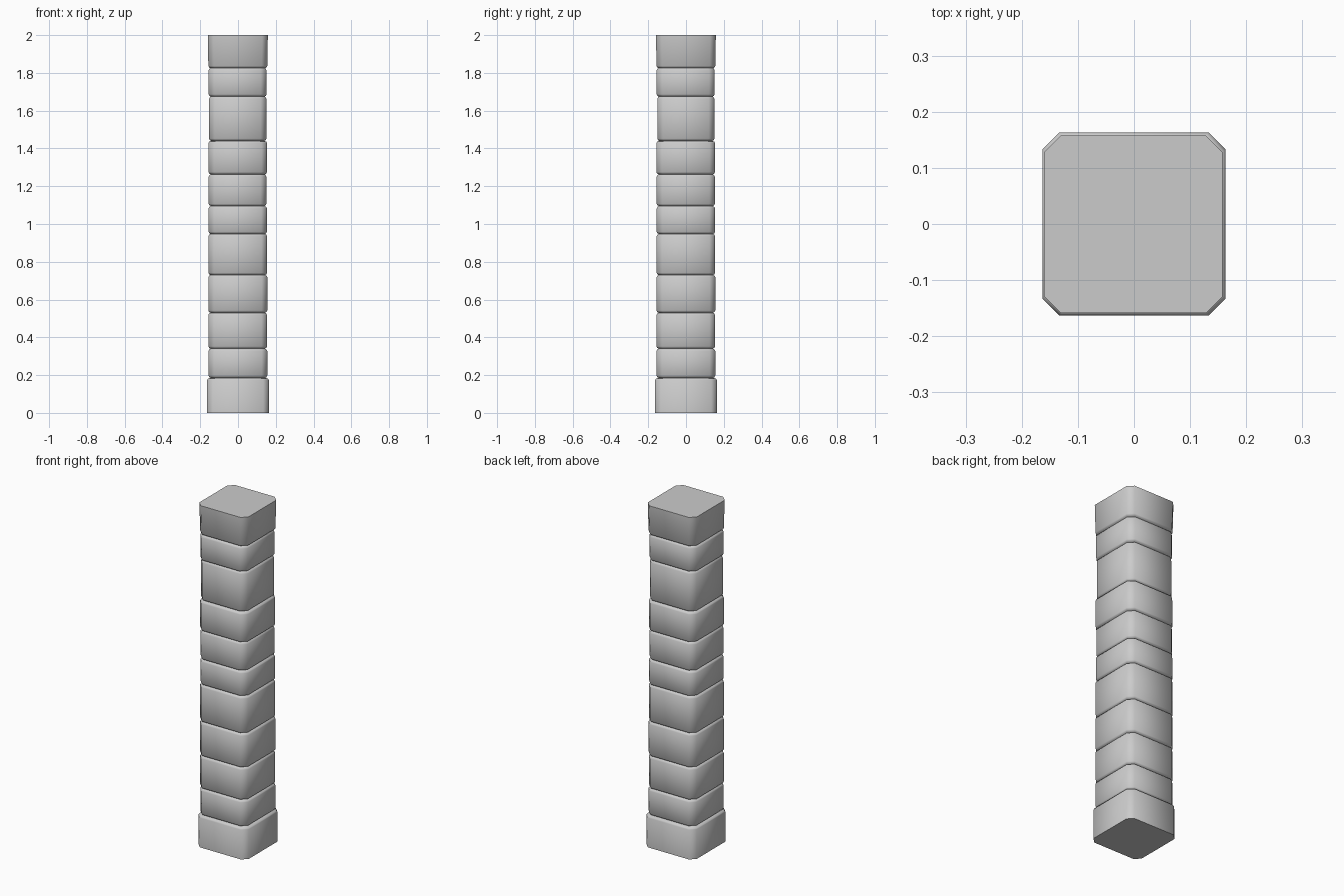
import bpy, bmesh, math

if "Cube" in bpy.data.objects:
    bpy.data.objects.remove(bpy.data.objects["Cube"])

# Stones from bottom to top: top z, x min, x max, y min, y max
STONES = [
    (0.185, -0.163, 0.163, -0.163, 0.163),
    (0.340, -0.156, 0.155, -0.156, 0.155),
    (0.530, -0.157, 0.154, -0.156, 0.154),
    (0.730, -0.157, 0.155, -0.156, 0.155),
    (0.947, -0.157, 0.154, -0.156, 0.154),
    (1.095, -0.156, 0.153, -0.155, 0.154),
    (1.263, -0.155, 0.150, -0.155, 0.153),
    (1.440, -0.156, 0.154, -0.157, 0.154),
    (1.675, -0.153, 0.150, -0.152, 0.150),
    (1.825, -0.156, 0.151, -0.156, 0.152),
    (2.000, -0.157, 0.155, -0.156, 0.155),
]
CORNER = 0.03    # chamfer of the vertical corners
BEVEL = 0.012    # rounding at the joints
bm = bmesh.new()


def ring(z, x0, x1, y0, y1, inset=0.0):
    x0, x1, y0, y1 = x0 + inset, x1 - inset, y0 + inset, y1 - inset
    c = CORNER
    pts = [(x0 + c, y0), (x1 - c, y0), (x1, y0 + c), (x1, y1 - c),
           (x1 - c, y1), (x0 + c, y1), (x0, y1 - c), (x0, y0 + c)]
    return [bm.verts.new((x, y, z)) for x, y in pts]


# One continuous shaft with a groove between neighbouring stones
rings = []
z0 = 0.0
for i, (z1, *box) in enumerate(STONES):
    if i == 0:
        rings.append(ring(z0, *box))
    else:
        rings.append(ring(z0, *box, inset=0.011))
        rings.append(ring(z0 + 0.004, *box, inset=0.004))
        rings.append(ring(z0 + BEVEL, *box))
    if i < len(STONES) - 1:
        rings.append(ring(z1 - BEVEL, *box))
        rings.append(ring(z1 - 0.004, *box, inset=0.004))
    else:
        # Capital stone flares slightly to its flat top
        rings.append(ring(z1, *box, inset=-0.003))
    z0 = z1

for a, b in zip(rings, rings[1:]):
    for k in range(8):
        n = (k + 1) % 8
        bm.faces.new((a[k], a[n], b[n], b[k]))
bm.faces.new(rings[0][::-1])
bm.faces.new(rings[-1])

mesh = bpy.data.meshes.new("stone_pillar")
bm.to_mesh(mesh)
bm.free()
pillar = bpy.data.objects.new("stone_pillar", mesh)
bpy.context.collection.objects.link(pillar)
bpy.context.view_layer.objects.active = pillar
pillar.select_set(True)
bpy.ops.object.shade_smooth_by_angle(angle=math.radians(50))
